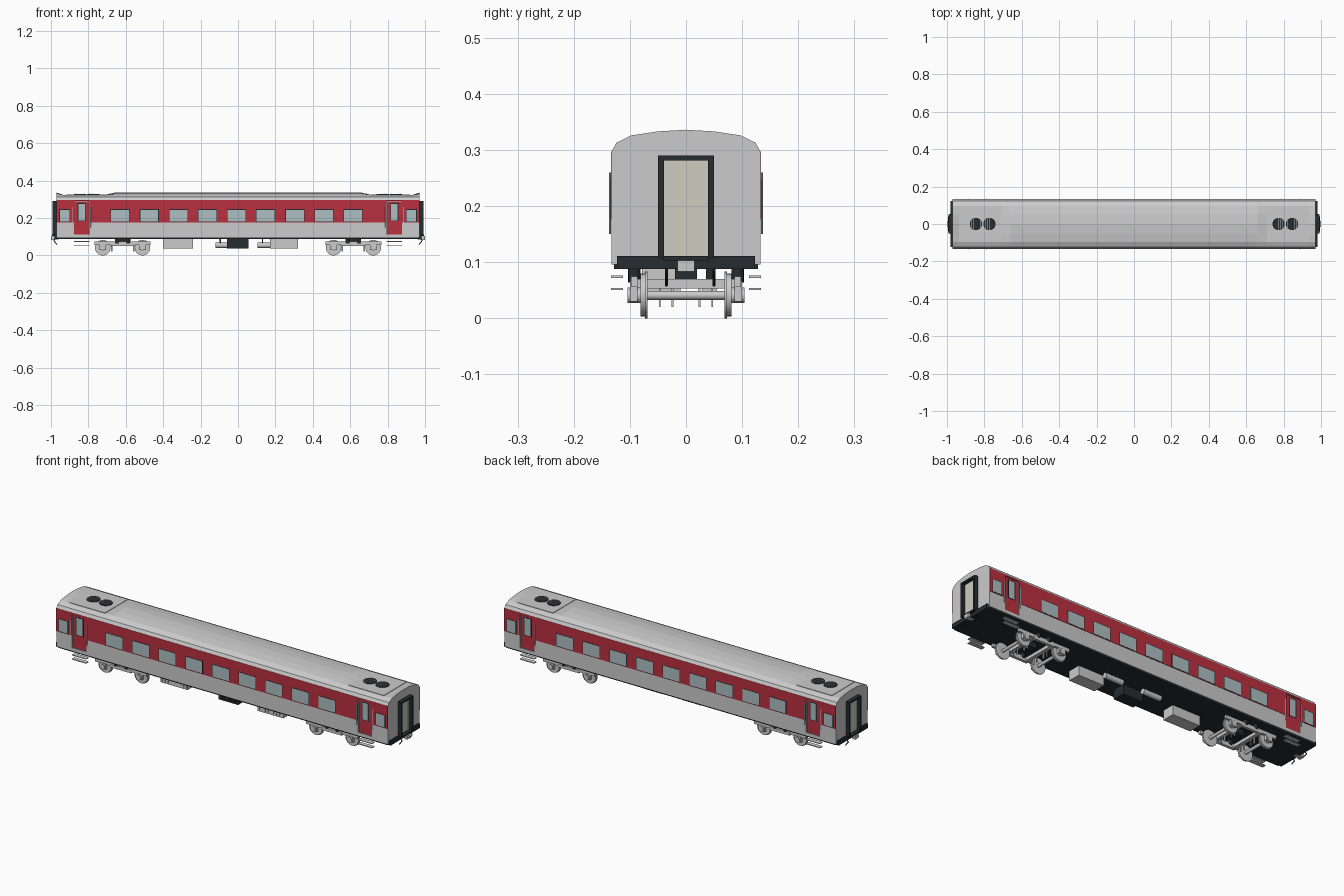
import bpy, bmesh, math
from mathutils import Matrix, Vector

if "Cube" in bpy.data.objects:
    bpy.data.objects.remove(bpy.data.objects["Cube"])


def material(name, c):
    m = bpy.data.materials.new(name)
    m.diffuse_color = (*c, 1)
    m.use_nodes = True
    m.node_tree.nodes["Principled BSDF"].inputs["Base Color"].default_value = m.diffuse_color
    return m


RED = material("red_paint", (0.50, 0.03, 0.05))
DARK = material("dark_rubber", (0.02, 0.025, 0.03))
GLASS = material("window_glass", (0.42, 0.52, 0.54))
CREAM = material("cream_door", (0.62, 0.61, 0.54))


def finish(name, bm, mat=None, smooth=False):
    bmesh.ops.recalc_face_normals(bm, faces=bm.faces)
    me = bpy.data.meshes.new(name)
    bm.to_mesh(me)
    bm.free()
    ob = bpy.data.objects.new(name, me)
    bpy.context.collection.objects.link(ob)
    if mat:
        me.materials.append(mat)
    if smooth:
        bpy.ops.object.select_all(action='DESELECT')
        ob.select_set(True)
        bpy.context.view_layer.objects.active = ob
        bpy.ops.object.shade_smooth_by_angle(angle=math.radians(35))
    return ob


def boxes(name, items, mat=None):
    """Each item is x0, x1, y0, y1, z0, z1."""
    bm = bmesh.new()
    for x0, x1, y0, y1, z0, z1 in items:
        m = Matrix.Translation(((x0 + x1) / 2, (y0 + y1) / 2, (z0 + z1) / 2))
        m = m @ Matrix.Diagonal((abs(x1 - x0), abs(y1 - y0), abs(z1 - z0), 1))
        bmesh.ops.create_cube(bm, size=1, matrix=m)
    return finish(name, bm, mat)


def rods(name, items, mat=None, n=20):
    """Each item is start point, end point, radius."""
    bm = bmesh.new()
    for a, b, r in items:
        a, b = Vector(a), Vector(b)
        rot = (b - a).to_track_quat('Z', 'Y').to_matrix().to_4x4()
        bmesh.ops.create_cone(bm, cap_ends=True, segments=n, radius1=r, radius2=r,
                              depth=(b - a).length, matrix=Matrix.Translation((a + b) / 2) @ rot)
    return finish(name, bm, mat, True)


def flip(items, sx, sy):
    return [(a * sx, b * sx, c * sy, d * sy, e, f) for a, b, c, d, e, f in items]


# Body shell: roof profile lofted along x, flattened over the roof units
half = [(0.1325, 0.096), (0.1325, 0.297), (0.124, 0.313), (0.097, 0.326), (0.05, 0.333)]
profile = half + [(0, 0.336)] + [(-y, z) for y, z in reversed(half)]
side = [(0.66, 0.337), (0.71, 0.324), (0.935, 0.324), (0.97, 0.337)]
bm = bmesh.new()
rings = []
for x, zc in [(-x, z) for x, z in reversed(side)] + side:
    rings.append([bm.verts.new((x, y, min(z, zc))) for y, z in profile])
for a, b in zip(rings, rings[1:]):
    for i in range(len(profile)):
        j = (i + 1) % len(profile)
        bm.faces.new((a[i], a[j], b[j], b[i]))
bm.faces.new(rings[0])
bm.faces.new(rings[-1])
body = finish("body_shell", bm)

# Recessed doorways
doorways = []
for sx in (-1, 1):
    for sy in (-1, 1):
        doorways += flip([(0.795, 0.878, 0.124, 0.15, 0.112, 0.29)], sx, sy)
cutter = boxes("doorway_cutter", doorways)
cutter.hide_render = True
mod = body.modifiers.new("doorways", 'BOOLEAN')
mod.object = cutter
mod.solver = 'EXACT'
bpy.context.view_layer.objects.active = body
bpy.ops.object.modifier_apply(modifier=mod.name)
bpy.data.objects.remove(cutter)

# Livery, windows, doors and steps on both sides
for sy, label in ((-1, "front"), (1, "back")):
    band, panes, frames, doors, dglass, dframes, steps, rails = ([] for _ in range(8))
    band += [(-0.795, 0.795, 0.132, 0.134, 0.176, 0.297)]
    for k in range(9):
        c = -0.63 + k * 0.1556
        panes.append((c - 0.048, c + 0.048, 0.133, 0.1348, 0.181, 0.244))
        frames.append((c - 0.051, c + 0.051, 0.133, 0.1344, 0.178, 0.247))
    for s in (-1, 1):
        band += flip([(0.878, 0.97, 0.132, 0.134, 0.176, 0.297),
                      (0.795, 0.878, 0.132, 0.134, 0.29, 0.297)], s, 1)
        panes += flip([(0.902, 0.953, 0.133, 0.1348, 0.181, 0.244)], s, 1)
        frames += flip([(0.899, 0.956, 0.133, 0.1344, 0.178, 0.247)], s, 1)
        doors += flip([(0.797, 0.876, 0.122, 0.129, 0.113, 0.289)], s, 1)
        dframes += flip([(0.815, 0.857, 0.125, 0.1296, 0.183, 0.28)], s, 1)
        dglass += flip([(0.819, 0.853, 0.125, 0.1301, 0.187, 0.276)], s, 1)
        steps += flip([(0.795, 0.878, 0.112, 0.134, z, z + 0.004) for z in (0.05, 0.072)], s, 1)
        for x in (0.789, 0.884):
            rails.append(((x * s, 0.1355 * sy, 0.15), (x * s, 0.1355 * sy, 0.26), 0.0018))
    for nm, items, mat in (("red_band", band, RED), ("window_frames", frames, DARK),
                           ("window_panes", panes, GLASS), ("entry_doors", doors, RED),
                           ("door_window_frames", dframes, DARK), ("door_windows", dglass, GLASS),
                           ("door_steps", steps, None)):
        boxes(f"{label}_{nm}", flip(items, 1, sy), mat)
    rods(f"{label}_handrails", rails, None, 8)

# Dark floor
boxes("floor_plate", [(-0.965, 0.965, -0.128, 0.128, 0.088, 0.1)], DARK)

for s, label in ((-1, "left"), (1, "right")):
    # Gangway, end door, end beam and coupler
    boxes(label + "_gangway_frame", flip([
        (0.968, 0.991, -0.05, -0.039, 0.108, 0.29), (0.968, 0.991, 0.039, 0.05, 0.108, 0.29),
        (0.968, 0.991, -0.05, 0.05, 0.281, 0.29)], s, 1), DARK)
    boxes(label + "_end_door", flip([(0.965, 0.974, -0.039, 0.039, 0.11, 0.281)], s, 1), CREAM)
    boxes(label + "_end_door_trim", flip([(0.973, 0.976, 0.03, 0.033, 0.11, 0.281)], s, 1))
    boxes(label + "_end_beam", flip([(0.96, 0.98, -0.123, 0.123, 0.088, 0.111),
                                     (0.98, 0.995, -0.04, 0.04, 0.103, 0.111)], s, 1), DARK)
    boxes(label + "_coupler", flip([(0.96, 0.99, -0.008, 0.008, 0.085, 0.1),
                                    (0.985, 1.0, -0.015, 0.015, 0.083, 0.103)], s, 1))
    hoses = []
    for y in (-0.035, 0.05):
        hoses += [((0.975 * s, y, 0.092), (0.985 * s, y, 0.08), 0.0025),
                  ((0.985 * s, y, 0.08), (0.968 * s, y, 0.058), 0.0025)]
    rods(label + "_air_hoses", hoses, DARK, 8)

    # Roof unit with two slatted fans
    boxes(label + "_roof_panel", flip([(0.712, 0.92, -0.095, 0.095, 0.318, 0.3265)], s, 1))
    fans, slats = [], []
    for x in (0.773, 0.845):
        fans.append(((x * s, 0, 0.324), (x * s, 0, 0.329), 0.033))
        for k in range(-2, 3):
            w = math.sqrt(0.031 ** 2 - (k * 0.011) ** 2)
            slats.append((x * s + k * 0.011 - 0.001, x * s + k * 0.011 + 0.001,
                          -w, w, 0.328, 0.3305))
    rods(label + "_roof_fans", fans, DARK, 32)
    boxes(label + "_fan_slats", slats)

    # Bogie: frame, springs, brake hangers
    c = 0.617 * s
    frame, springs, hangers, wheels, hubs = [], [], [], [], []
    for sy in (-1, 1):
        frame += flip([(c - 0.15, c + 0.15, 0.086, 0.098, 0.056, 0.074),
                       (c - 0.06, c + 0.06, 0.086, 0.1, 0.05, 0.066)], 1, sy)
        for dx in (-0.03, 0.03):
            springs.append(((c + dx, 0.092 * sy, 0.064), (c + dx, 0.092 * sy, 0.09), 0.011))
        for dx in (-0.106, 0.106):
            x = c + dx
            frame += flip([(x - 0.018, x + 0.018, 0.086, 0.1, 0.03, 0.06)], 1, sy)
            hubs.append(((x, 0.08 * sy, 0.041), (x, 0.104 * sy, 0.041), 0.014))
            # Wheel tread and flange
            wheels += [((x, 0.072 * sy, 0.0415), (x, 0.081 * sy, 0.0415), 0.038),
                       ((x, 0.069 * sy, 0.0415), (x, 0.073 * sy, 0.0415), 0.0415)]
            for y in (0.024, 0.047):
                hangers += flip([(c + dx * 0.55 - 0.004, c + dx * 0.55 + 0.004,
                                  y - 0.0015, y + 0.0015, 0.02, 0.06)], 1, sy)
    for dx in (-0.106, 0.106):
        hubs.append(((c + dx, -0.08, 0.041), (c + dx, 0.08, 0.041), 0.008))
    for dx in (-0.055, 0.055):
        frame.append((c + dx - 0.01, c + dx + 0.01, -0.09, 0.09, 0.053, 0.07))
    boxes(label + "_bogie_frame", frame)
    boxes(label + "_brake_hangers", hangers)
    boxes(label + "_bogie_pivot", [(c - 0.02, c + 0.02, -0.02, 0.02, 0.06, 0.09)], DARK)
    rods(label + "_bogie_springs", springs, DARK, 16)
    rods(label + "_wheels", wheels, None, 32)
    rods(label + "_axles_and_boxes", hubs)

# Underfloor equipment boxes with ribbed fronts
for name, x0, x1, mat in (("left_equipment_box", -0.40, -0.24, None),
                          ("battery_box", -0.06, 0.055, DARK),
                          ("right_equipment_box", 0.17, 0.32, None)):
    items = [(x0, x1, -0.078, -0.01, 0.038, 0.09)]
    n = 9
    for k in range(n):
        x = x0 + (x1 - x0) * (k + 0.5) / n
        items.append((x - 0.004, x + 0.004, -0.081, -0.077, 0.045, 0.08))
    boxes(name, items, mat)

# Air tanks with hanging straps
rods("air_tanks", [((a, 0.042, 0.054), (a + 0.105, 0.042, 0.054), 0.014) for a in (-0.12, 0.105)])
boxes("air_tank_straps", [(a + d - 0.003, a + d + 0.003, 0.036, 0.048, 0.06, 0.09)
                          for a in (-0.12, 0.105) for d in (0.025, 0.08)], DARK)
